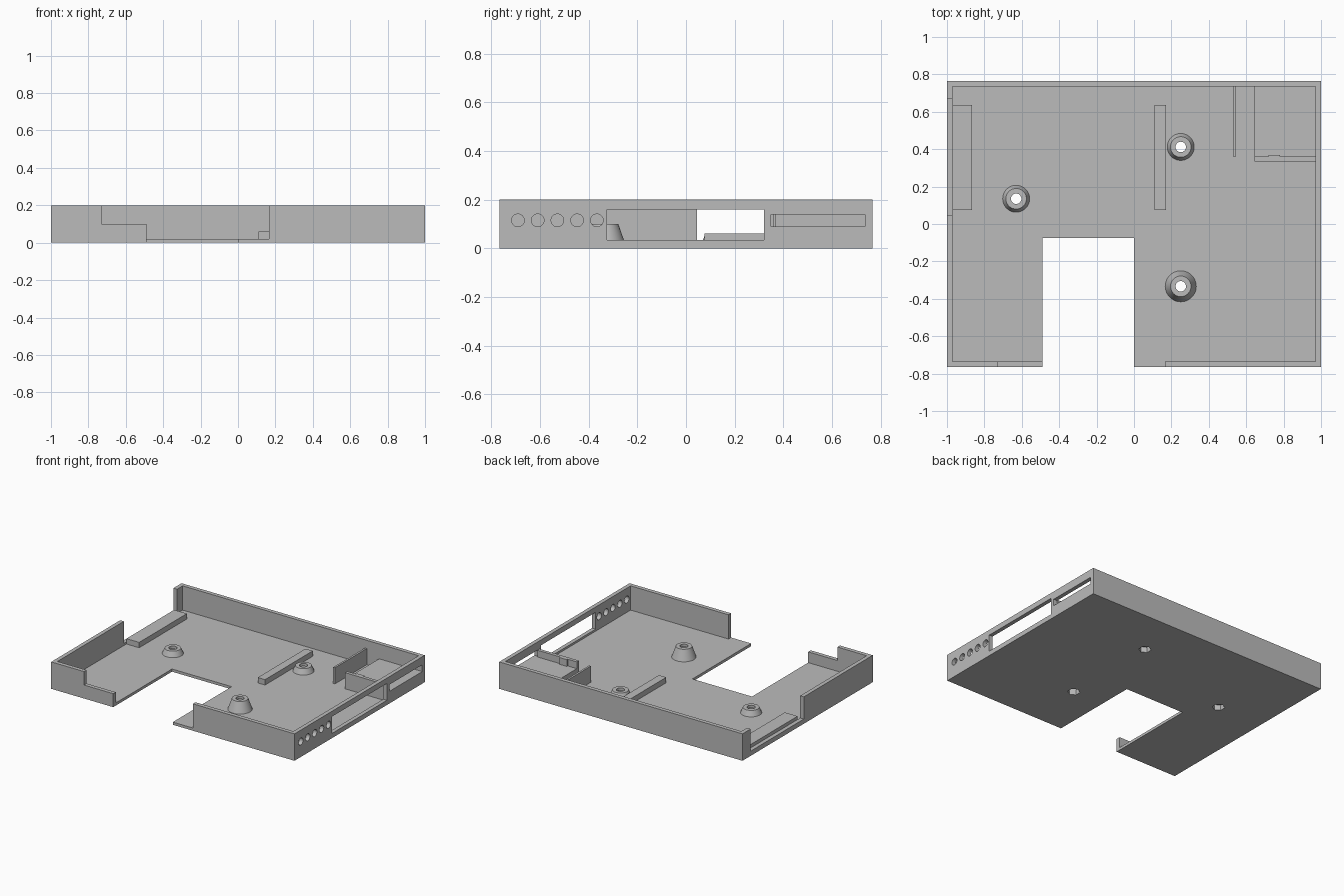
import bpy

old = bpy.data.objects.get("Cube")
if old:
    bpy.data.objects.remove(old, do_unlink=True)

grey = bpy.data.materials.new("plain_grey")
grey.use_nodes = True
COLOUR = (0.5, 0.5, 0.5, 1)
grey.diffuse_color = COLOUR
grey.node_tree.nodes["Principled BSDF"].inputs["Base Color"].default_value = COLOUR

W, D, H = 1.0, 0.765, 0.2     # half width, half depth, height
IW, ID = 0.97, 0.735          # inner half sizes
FLOOR, SHELF = 0.02, 0.09
E = 0.05                      # cutter overshoot


def finish(name):
    ob = bpy.context.object
    ob.name = name
    ob.data.materials.clear()
    ob.data.materials.append(grey)
    return ob


def box(name, x0, x1, y0, y1, z0, z1):
    bpy.ops.mesh.primitive_cube_add(
        size=1, location=((x0 + x1) / 2, (y0 + y1) / 2, (z0 + z1) / 2))
    bpy.context.object.scale = (x1 - x0, y1 - y0, z1 - z0)
    bpy.ops.object.transform_apply(location=True, rotation=True, scale=True)
    return finish(name)


def rod(name, loc, r0, r1, depth, sides=32, rot=(0, 0, 0)):
    bpy.ops.mesh.primitive_cone_add(vertices=sides, radius1=r0, radius2=r1,
                                    depth=depth, location=loc, rotation=rot)
    bpy.ops.object.transform_apply(location=True, rotation=True, scale=True)
    return finish(name)


def cut(target, cutter):
    cutter.hide_render = True
    mod = target.modifiers.new("cut", 'BOOLEAN')
    mod.operation, mod.solver, mod.object = 'DIFFERENCE', 'EXACT', cutter
    bpy.ops.object.select_all(action='DESELECT')
    bpy.context.view_layer.objects.active = target
    target.select_set(True)
    bpy.ops.object.modifier_apply(modifier=mod.name)
    bpy.data.objects.remove(cutter, do_unlink=True)


# Tray: hollow box with floor notch and wall openings
tray = box("tray", -W, W, -D, D, 0, H)
openings = [
    (-IW, IW, -ID, ID, FLOOR, H + E),               # cavity
    (-0.49, 0, -D - E, -0.075, -E, H + E),          # floor notch
    (-0.73, -0.4, -D - E, -ID + E, 0.1, H + E),     # lowered front wall
    (-E, 0.165, -D - E, -ID + E, FLOOR, H + E),     # missing front wall
    (-W - E, -IW + E, 0.045, 0.67, 0.035, H + E),   # side opening
    (IW - E, W + E, -0.325, 0.32, 0.035, 0.16),     # side window
    (IW - E, W + E, 0.35, ID, SHELF, 0.14),         # card slot
]
for dims in openings:
    cut(tray, box("cutter", *dims))

# Row of round holes in the side wall
for i in range(5):
    cut(tray, rod("cutter", (W, -0.69 + i * 0.081, 0.115),
                  0.026, 0.026, 0.2, rot=(0, 1.5708, 0)))

# Screw standoffs with a bore and a hexagonal nut pocket from below
for i, (x, y, radius, top) in enumerate([(-0.63, 0.135, 0.072, 0.06),
                                         (0.25, 0.412, 0.072, 0.06),
                                         (0.25, -0.333, 0.083, 0.1)]):
    post = rod("standoff_%d" % (i + 1), (x, y, (FLOOR + top) / 2),
               radius, 0.055, top - FLOOR, 48)
    cut(post, rod("cutter", (x, y, 0.05), 0.028, 0.028, 0.3))
    for part in (tray, post):
        cut(part, rod("cutter", (x, y, top - 0.07), 0.043, 0.043, 0.1, 6))
    bpy.context.view_layer.objects.active = post
    post.select_set(True)
    bpy.ops.object.shade_smooth_by_angle(angle=0.5)

# Support bars and thin divider on the floor
box("side_support_bar", -IW, -0.865, 0.075, 0.635, FLOOR, 0.06)
box("middle_support_bar", 0.11, 0.17, 0.075, 0.635, FLOOR, 0.06)
box("divider", 0.53, 0.545, 0.36, ID, FLOOR, 0.14)

# Corner shelf with a lip and a small catch
box("corner_shelf", 0.645, IW, 0.36, ID, FLOOR, SHELF)
box("shelf_lip", 0.645, IW, 0.335, 0.36, FLOOR, 0.14)
box("shelf_catch", 0.72, 0.78, 0.36, 0.37, SHELF, 0.14)
